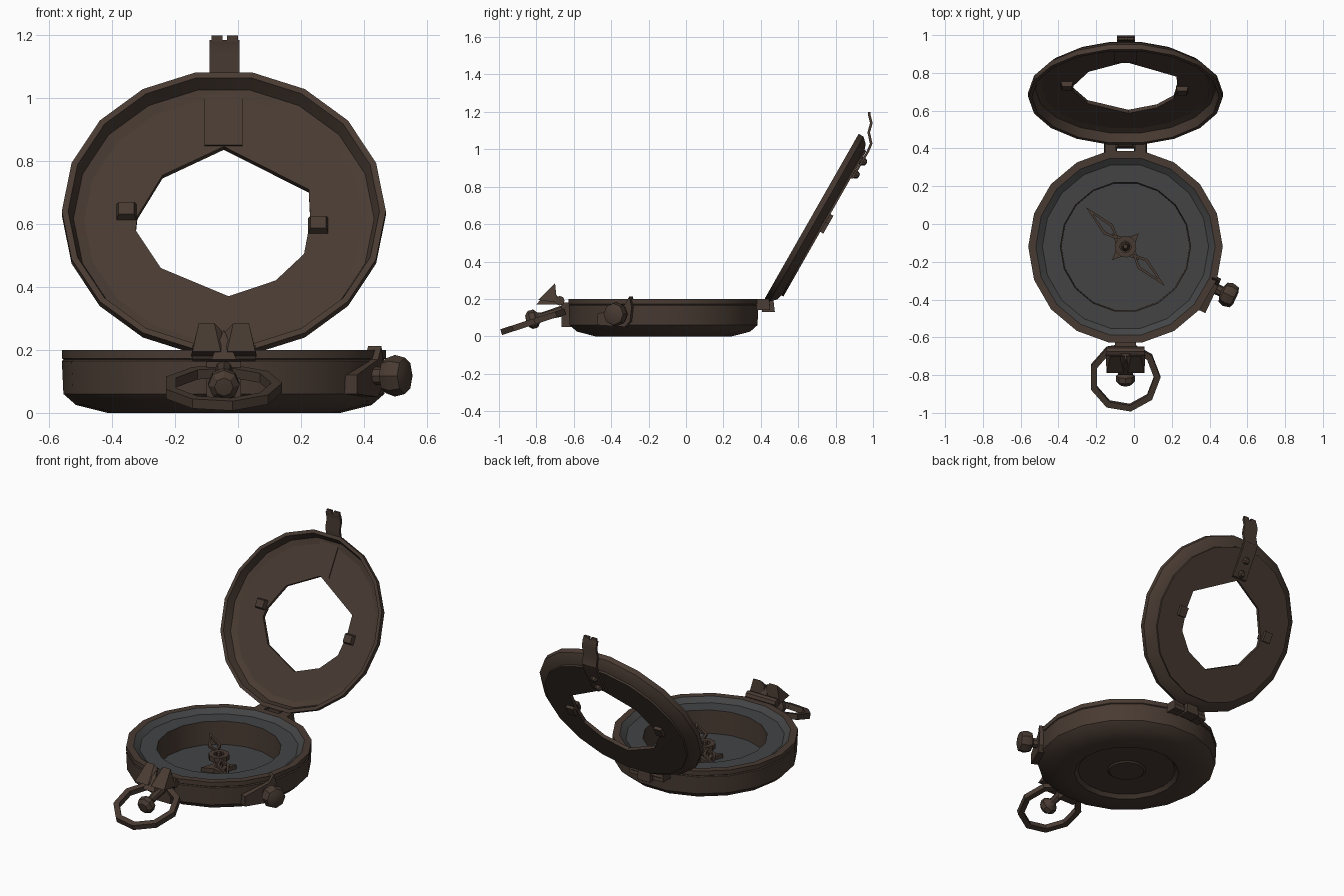
import bpy, bmesh, math
from mathutils import Matrix, Vector

cube = bpy.data.objects.get("Cube")
if cube:
    bpy.data.objects.remove(cube, do_unlink=True)


def material(name, rgb):
    m = bpy.data.materials.new(name)
    m.use_nodes = True
    m.diffuse_color = (*rgb, 1)
    m.node_tree.nodes["Principled BSDF"].inputs["Base Color"].default_value = (*rgb, 1)
    return m


BROWN = material("aged brown metal", (0.065, 0.043, 0.032))
GREY = material("dial grey", (0.056, 0.057, 0.059))


def finish(name, bm, mat=BROWN, matrix=None, angle=32, extra=None):
    bmesh.ops.recalc_face_normals(bm, faces=bm.faces[:])
    mesh = bpy.data.meshes.new(name)
    bm.to_mesh(mesh)
    bm.free()
    mesh.materials.append(mat)
    if extra:
        mesh.materials.append(extra)
    for p in mesh.polygons:
        p.use_smooth = True
    mesh.set_sharp_from_angle(angle=math.radians(angle))
    ob = bpy.data.objects.new(name, mesh)
    bpy.context.collection.objects.link(ob)
    if matrix:
        ob.matrix_world = matrix
    return ob


def lathe(name, profile, n, closed=False, grey=(), **kw):
    """Spin (radius, height) points; segments listed in grey get slot 1."""
    bm = bmesh.new()
    rings = []
    for r, z in profile:
        if r == 0:
            rings.append([bm.verts.new((0, 0, z))] * n)
        else:
            rings.append([bm.verts.new((r * math.cos(math.tau * i / n),
                                        r * math.sin(math.tau * i / n), z)) for i in range(n)])
    for s in range(len(rings) - (0 if closed else 1)):
        a, b = rings[s], rings[(s + 1) % len(rings)]
        for i in range(n):
            j = (i + 1) % n
            f = bm.faces.new(list(dict.fromkeys((a[i], a[j], b[j], b[i]))))
            f.material_index = int(s in grey)
    return finish(name, bm, **kw)


def prism(name, outline, z0, z1, hole=None, **kw):
    """Extrude a flat outline, with an optional hole."""
    bm = bmesh.new()
    loops = [outline] + ([hole] if hole else [])
    levels = [[[bm.verts.new((x, y, z)) for x, y in lp] for lp in loops] for z in (z0, z1)]
    for level in levels:
        edges = [bm.edges.new((lp[i - 1], lp[i])) for lp in level for i in range(len(lp))]
        bmesh.ops.triangle_fill(bm, use_beauty=True, edges=edges, normal=(0, 0, 1))
    for low, high in zip(*levels):
        for i in range(len(low)):
            bm.faces.new((low[i - 1], low[i], high[i], high[i - 1]))
    return finish(name, bm, **kw)


def hull(name, points, **kw):
    bm = bmesh.new()
    for p in points:
        bm.verts.new(p)
    bmesh.ops.convex_hull(bm, input=bm.verts[:])
    return finish(name, bm, **kw)


def box(name, x, y, z, inset=0.0, **kw):
    """Box from ranges, with its top optionally drawn in."""
    pts = [(a, b, z[0]) for a in x for b in y]
    pts += [(a, b, z[1]) for a in (x[0] + inset, x[1] - inset) for b in (y[0] + inset, y[1] - inset)]
    return hull(name, pts, **kw)


def circle(r, n):
    return [(r * math.cos(math.tau * i / n), r * math.sin(math.tau * i / n)) for i in range(n)]


def along(start, direction):
    return Matrix.Translation(start) @ Vector(direction).to_track_quat('Z', 'Y').to_matrix().to_4x4()


SIDE = Matrix(((0, 0, 1, 0), (1, 0, 0, 0), (0, 1, 0, 0), (0, 0, 0, 1)))  # (y, z) outlines along x


def ribbon(name, path, x0, x1, t):
    outline = path + [(y + t, z) for y, z in reversed(path)]
    return prism(name, outline, x0, x1, matrix=SIDE)


CX, CY = -0.045, -0.12
BODY = Matrix.Translation((CX, CY, 0))

# Case with dial ring and sunken floor
lathe("case", [(0, 0.012), (0.1, 0.012), (0.11, 0.02), (0.28, 0.02), (0.3, 0), (0.37, 0),
               (0.47, 0.025), (0.51, 0.06), (0.515, 0.165), (0.509, 0.169), (0.515, 0.173),
               (0.515, 0.2), (0.475, 0.2), (0.44, 0.175), (0.345, 0.175), (0.34, 0.035), (0, 0.035)],
      18, grey=(12, 13, 15), matrix=BODY, extra=GREY)

# Needle: two open diamond arms, hub and base
NEEDLE = BODY @ Matrix.Rotation(math.radians(135), 4, 'Z')
for side, label in ((1, "north"), (-1, "south")):
    outer = [(side * a, b) for a, b in ((0.05, 0), (0.13, 0.036), (0.295, 0), (0.13, -0.036))]
    inner = [(side * a, b) for a, b in ((0.08, 0), (0.13, 0.02), (0.245, 0), (0.13, -0.02))]
    prism("needle_arm_" + label, outer, 0.115, 0.13, hole=inner, matrix=NEEDLE)
lathe("needle_hub", [(0.03, 0.105), (0.058, 0.105), (0.058, 0.135), (0.03, 0.135)], 10,
      closed=True, matrix=NEEDLE)
lathe("needle_post", [(0, 0.03), (0.03, 0.03), (0.018, 0.1), (0.012, 0.145), (0, 0.15)], 8, matrix=NEEDLE)
star = [(r * math.cos(math.tau * i / 8), r * math.sin(math.tau * i / 8))
        for i, r in enumerate([0.1, 0.045] * 4)]
prism("needle_base", star, 0.03, 0.06, matrix=NEEDLE)

# Open lid: rim shell and plate with an uneven window
LID = Matrix.Translation((CX, 0.672, 0.642)) @ Matrix.Rotation(math.radians(60.3), 4, 'X')
lathe("lid_rim", [(0.495, 0), (0.515, 0), (0.515, -0.03), (0.485, -0.06), (0.43, -0.078),
                  (0.43, -0.064), (0.478, -0.05)], 18, closed=True, matrix=LID)
window = [(0, 0.27), (0.27, 0.113), (0.275, 0), (0.255, -0.123), (0.165, -0.22), (0.015, -0.278),
          (-0.2, -0.175), (-0.28, -0.037), (-0.275, 0.015), (-0.195, 0.165)]
prism("lid_plate", circle(0.455, 18), -0.081, -0.06, hole=window, matrix=LID)
for label, x, y in (("right", -0.31, 0.03), ("left", 0.3, -0.02)):
    box("lid_peg_" + label, (x - 0.033, x + 0.033), (y - 0.03, y + 0.03), (-0.065, -0.035),
        inset=0.008, matrix=LID)
    box("lid_peg_back_" + label, (x - 0.025, x + 0.025), (y - 0.03, y + 0.03), (-0.1, -0.075), matrix=LID)

# Strap on the lid, with rivets and a two-lobed tip
box("strap_backing", (-0.062, 0.06), (0.272, 0.46), (-0.062, -0.054), matrix=LID)
ribbon("strap", [(0.88, 0.843), (0.964, 0.985), (0.983, 1.03), (0.97, 1.09), (0.984, 1.14),
                 (0.973, 1.185)], -0.09, 0.005, 0.014)
for label, x in (("right", -0.085), ("left", -0.035)):
    ribbon("strap_tip_" + label, [(0.973, 1.18), (0.973, 1.2)], x, x + 0.035, 0.014)
for i, y in enumerate((0.31, 0.39)):
    lathe("strap_rivet_%d" % (i + 1), [(0, -0.115), (0.014, -0.112), (0.022, -0.098), (0.022, -0.08), (0, -0.08)],
          8, matrix=LID @ Matrix.Translation((0, y, 0)))

# Hinge between case and lid
for label, x in (("right", -0.16), ("left", 0.0)):
    box("hinge_leaf_" + label, (x, x + 0.07), (0.37, 0.45), (0.14, 0.2), inset=0.006)
lathe("hinge_pin", [(0, 0), (0.026, 0), (0.026, 0.2), (0, 0.2)], 8,
      matrix=along((CX - 0.1, 0.425, 0.165), (1, 0, 0)))
box("hinge_knuckle", (-0.09, 0.0), (0.405, 0.475), (0.13, 0.2), inset=0.008)

# Front latch
box("latch_mount", (-0.1, 0.01), (-0.665, -0.6), (0.05, 0.18))
lathe("latch_barrel", [(0, 0), (0.026, 0), (0.026, 0.2), (0, 0.2)], 8,
      matrix=along((CX - 0.1, -0.675, 0.19), (1, 0, 0)))
for s, label in ((-1, "right"), (1, "left")):
    hull("latch_wing_" + label,
         [(CX + s * a, y, z) for a, y, z in (
             (0.01, -0.69, 0.18), (0.105, -0.69, 0.18), (0.01, -0.79, 0.195), (0.1, -0.79, 0.195),
             (0.03, -0.7, 0.285), (0.08, -0.7, 0.285), (0.005, -0.7, 0.26))])
hull("latch_tongue", [(CX - 0.04, -0.8, 0.17), (CX + 0.04, -0.8, 0.17), (CX - 0.04, -0.66, 0.17),
                      (CX + 0.04, -0.66, 0.17), (CX, -0.72, 0.265)])

# Hanging ring with its stem and button
prism("hanging_ring", circle(0.19, 9), -0.016, 0.016, hole=circle(0.156, 9),
      matrix=Matrix.Translation((-0.05, -0.81, 0.08)) @ Matrix.Rotation(math.radians(18), 4, 'X'))
lathe("front_button", [(0, 0), (0.03, 0), (0.022, 0.13), (0.03, 0.15), (0.05, 0.165), (0.05, 0.195),
                       (0.03, 0.215), (0, 0.218)], 8,
      matrix=along((-0.045, -0.645, 0.14), (0, -1, -0.28)))

# Side knob with its lever plate
OUT = Vector((0.906, -0.423, 0))
TANGENT = Matrix(((0.423, 0, 0.906, CX), (0.906, 0, -0.423, CY), (0, 1, 0, 0), (0, 0, 0, 1)))
prism("lever_plate", [(-0.14, 0.06), (0.02, 0.05), (0.05, 0.08), (0.06, 0.16), (0.045, 0.212),
                      (0.02, 0.17), (-0.14, 0.12)], 0.485, 0.532, matrix=TANGENT)
lathe("side_knob", [(0, 0), (0.03, 0), (0.028, 0.06), (0.056, 0.07), (0.066, 0.1), (0.058, 0.135),
                    (0.035, 0.145), (0, 0.145)], 8,
      matrix=along(Vector((CX, CY, 0.118)) + OUT * 0.5, OUT))
